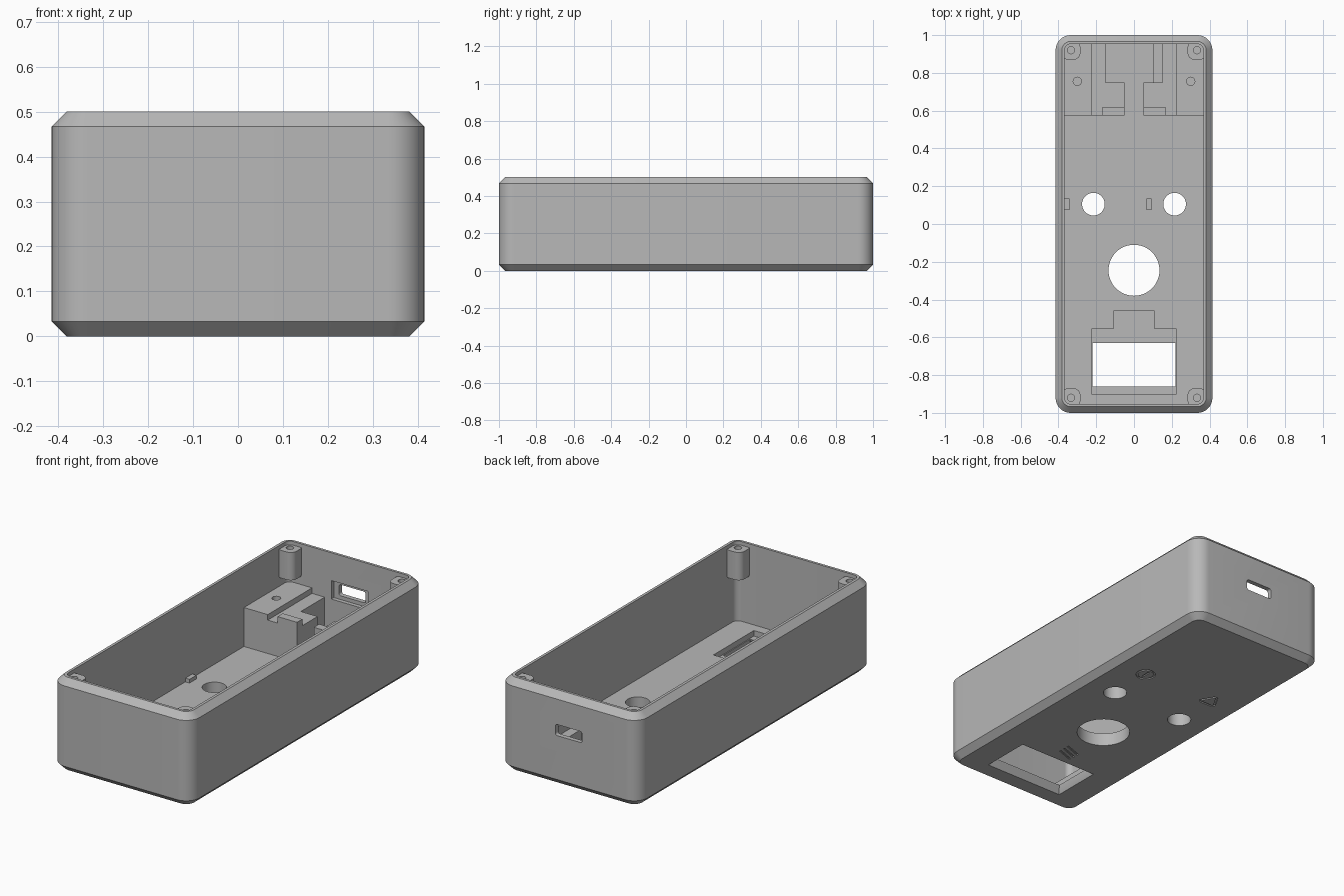
import bpy, bmesh
from math import pi, cos, sin
from mathutils import Vector, Matrix

if "Cube" in bpy.data.objects:
    bpy.data.objects.remove(bpy.data.objects["Cube"])

grey = bpy.data.materials.new("plain grey")
grey.use_nodes = True
grey.diffuse_color = (0.48, 0.48, 0.48, 1)
grey.node_tree.nodes["Principled BSDF"].inputs["Base Color"].default_value = grey.diffuse_color

FLOOR = 0.07


def rounded_rect(hx, hy, r, seg=10):
    """Counter-clockwise outline with rounded corners."""
    pts = []
    for k, (sx, sy) in enumerate(((1, 1), (-1, 1), (-1, -1), (1, -1))):
        for i in range(seg + 1):
            a = (k + i / seg) * pi / 2
            pts.append((sx * (hx - r) + r * cos(a), sy * (hy - r) + r * sin(a)))
    return pts


def circle(x, y, r, n=48):
    return [(x + r * cos(2 * pi * i / n), y + r * sin(2 * pi * i / n)) for i in range(n)]


def rect(x0, x1, y0, y1):
    return [(x0, y0), (x1, y0), (x1, y1), (x0, y1)]


def loft(name, sections, matrix=None):
    """Closed solid through a list of (outline, height) sections."""
    bm = bmesh.new()
    rings = [[bm.verts.new((x, y, z)) for x, y in pts] for pts, z in sections]
    n = len(rings[0])
    for a, b in zip(rings, rings[1:]):
        for i in range(n):
            j = (i + 1) % n
            bm.faces.new((a[i], a[j], b[j], b[i]))
    bm.faces.new(rings[0][::-1])
    bm.faces.new(rings[-1])
    if matrix:
        bm.transform(matrix)
    bmesh.ops.recalc_face_normals(bm, faces=bm.faces)
    mesh = bpy.data.meshes.new(name)
    bm.to_mesh(mesh)
    bm.free()
    mesh.materials.append(grey)
    ob = bpy.data.objects.new(name, mesh)
    bpy.context.collection.objects.link(ob)
    return ob


def prism(name, pts, z0, z1, matrix=None):
    return loft(name, [(pts, z0), (pts, z1)], matrix)


def boolean(ob, other, operation="DIFFERENCE"):
    """Apply a boolean and discard the helper."""
    other.hide_render = True
    mod = ob.modifiers.new("boolean", "BOOLEAN")
    mod.operation, mod.solver, mod.object = operation, "EXACT", other
    bpy.context.view_layer.objects.active = ob
    bpy.ops.object.modifier_apply(modifier=mod.name)
    bpy.data.objects.remove(other)


def smooth(ob):
    bpy.ops.object.select_all(action="DESELECT")
    ob.select_set(True)
    bpy.context.view_layer.objects.active = ob
    bpy.ops.object.shade_smooth_by_angle(angle=pi / 6)


# Case shell with chamfered top and bottom edges
full = rounded_rect(0.415, 1.0, 0.08)
inset = rounded_rect(0.382, 0.967, 0.047)
shell = loft("case_shell", [(inset, 0), (full, 0.033), (full, 0.467), (inset, 0.5)])
boolean(shell, prism("cavity", rounded_rect(0.367, 0.953, 0.032), FLOOR, 0.6))

# Round openings in the floor
for x, y, r in ((0, -0.245, 0.135), (0.215, 0.105, 0.06), (-0.215, 0.105, 0.06)):
    boolean(shell, prism("hole", circle(x, y, r), -0.1, 0.2))

# Display pocket with a cable tab, and its window flared to the underside
tab = [(-0.225, -0.9), (0.225, -0.9), (0.225, -0.555), (0.108, -0.555),
       (0.108, -0.46), (-0.108, -0.46), (-0.108, -0.555), (-0.225, -0.555)]
boolean(shell, prism("pocket", tab, 0.04, 0.2))
boolean(shell, loft("window", [(rect(-0.24, 0.24, -0.885, -0.605), -0.005),
                               (rect(-0.22, 0.22, -0.86, -0.63), 0.035),
                               (rect(-0.22, 0.22, -0.86, -0.63), 0.06)]))

# Port slot through the back wall with a wider recess inside
to_back = Matrix.Translation((0, 0, 0.3)) @ Matrix.Rotation(pi / 2, 4, "X")
boolean(shell, prism("port", rounded_rect(0.08, 0.03, 0.012, 4), -1.1, -0.9, to_back))
boolean(shell, prism("port_recess", rect(-0.11, 0.11, -0.05, 0.05), -0.975, -0.9, to_back))


# Shallow engraved symbols on the underside
def engrave_bar(x, y, length, angle):
    m = Matrix.Translation((x, y, 0)) @ Matrix.Rotation(angle, 4, "Z")
    h = length / 2
    boolean(shell, prism("bar", rect(-h, h, -0.005, 0.005), -0.05, 0.006, m))


ring = prism("ring", circle(0.215, 0.35, 0.05, 32), -0.05, 0.006)
boolean(ring, prism("ring_core", circle(0.215, 0.35, 0.04, 32), -0.1, 0.1))
boolean(shell, ring)
engrave_bar(0.215, 0.35, 0.05, pi / 2)
for a in (0, 2 * pi / 3, 4 * pi / 3):
    engrave_bar(-0.215 + 0.03 * sin(a), 0.35 - 0.03 * cos(a), 0.085, a)
for dy in (-0.03, 0, 0.03):
    engrave_bar(0, -0.52 + dy, 0.1, 0.35)
smooth(shell)

# Screw posts hanging in the four corners
for sx, side in ((1, "left"), (-1, "right")):
    for sy, end in ((1, "back"), (-1, "front")):
        move = Matrix.Translation((sx * 0.334, sy * 0.92, 0))
        post = prism(f"{end}_{side}_post", rounded_rect(0.05, 0.05, 0.035, 6), 0.33, 0.48, move)
        boolean(post, prism("screw_hole", circle(sx * 0.334, sy * 0.92, 0.019, 24), 0.38, 0.6))
        smooth(post)

# Board holder: tall side blocks, stepped ledges and front clips
Y0, Y1, YS = 0.575, 0.96, 0.75
for s, side in ((1, "left"), (-1, "right")):
    def block(name, xa, xb, ya, yb, z0, z1):
        xs = sorted((s * xa, s * xb))
        return prism(f"{side}_{name}", rect(*xs, ya, yb), z0, z1)

    tall = block("holder_block", 0.225, 0.375, Y0, Y1, FLOOR - 0.01, 0.28)
    boolean(tall, prism("screw_hole", circle(s * 0.3, 0.755, 0.022, 24), 0.15, 0.4))
    smooth(tall)
    block("board_ledge", 0.15, 0.225, Y0, Y1, FLOOR - 0.01, 0.25)
    block("front_ledge", 0.05, 0.15, Y0, YS, FLOOR - 0.01, 0.25)
    block("clip", 0.05, 0.167, Y0, 0.62, 0.25, 0.285)
    if s > 0:
        block("low_shelf", 0.1, 0.15, YS, Y1, FLOOR - 0.01, 0.2)

# Small locating ribs beside the round openings
for x, name in ((-0.355, "right_rib"), (0.08, "left_rib")):
    prism(name, rect(x - 0.013, x + 0.013, 0.075, 0.135), FLOOR - 0.005, FLOOR + 0.02)
